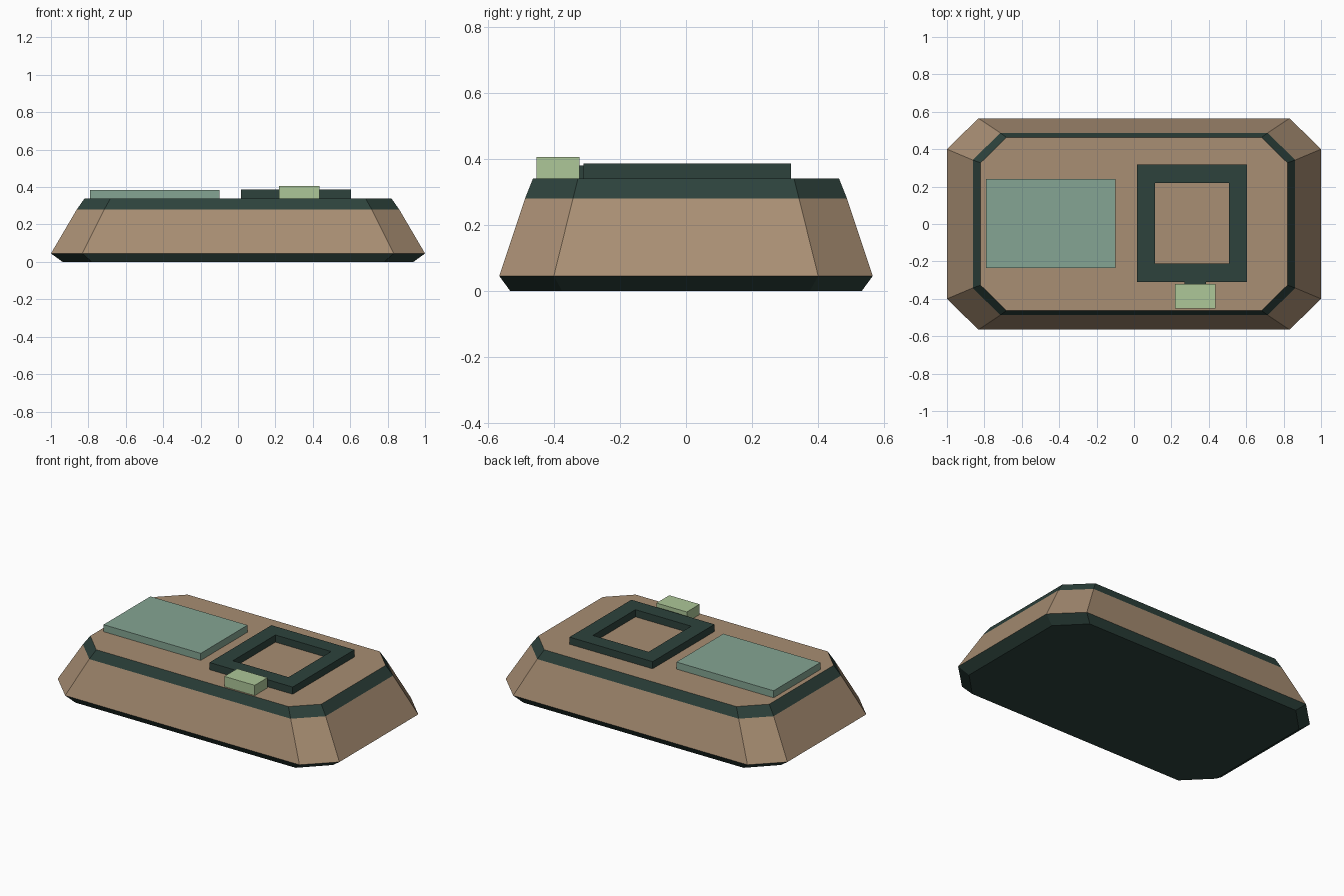
import bpy, bmesh

if "Cube" in bpy.data.objects:
    bpy.data.objects.remove(bpy.data.objects["Cube"])


def material(name, rgb):
    m = bpy.data.materials.new(name)
    lin = [((c / 255 + 0.055) / 1.055) ** 2.4 for c in rgb]
    m.diffuse_color = (*lin, 1)
    m.use_nodes = True
    m.node_tree.nodes["Principled BSDF"].inputs["Base Color"].default_value = m.diffuse_color
    return m


tan = material("tan", (168, 142, 115))
dark = material("dark_green", (45, 66, 60))
teal = material("pale_teal", (133, 165, 147))
lime = material("pale_lime", (173, 199, 152))


def finish(name, bm, *mats):
    bmesh.ops.recalc_face_normals(bm, faces=bm.faces[:])
    me = bpy.data.meshes.new(name)
    bm.to_mesh(me)
    bm.free()
    for m in mats:
        me.materials.append(m)
    ob = bpy.data.objects.new(name, me)
    bpy.context.collection.objects.link(ob)
    return ob


def box(name, x0, x1, y0, y1, z0, z1, mat):
    bm = bmesh.new()
    for v in bmesh.ops.create_cube(bm, size=1)["verts"]:
        v.co = ((x0 + x1) / 2 + v.co.x * (x1 - x0),
                (y0 + y1) / 2 + v.co.y * (y1 - y0),
                (z0 + z1) / 2 + v.co.z * (z1 - z0))
    return finish(name, bm, mat)


def octagon(hx, hy, cx, cy):
    # rectangle with cut corners; cx, cy are where the cuts begin
    return [(cx, -hy), (hx, -cy), (hx, cy), (cx, hy),
            (-cx, hy), (-hx, cy), (-hx, -cy), (-cx, -hy)]


# Body: stacked cut-corner outlines, dark rim bands chosen by height
levels = [(0.0, 0.938, 0.532, 0.782, 0.375),
          (0.045, 1.0, 0.565, 0.832, 0.40),
          (0.28, 0.862, 0.487, 0.715, 0.342),
          (0.34, 0.82, 0.463, 0.682, 0.327)]
bm = bmesh.new()
rings = [[bm.verts.new((x, y, z)) for x, y in octagon(*o)] for z, *o in levels]
for a, b in zip(rings, rings[1:]):
    for i in range(8):
        j = (i + 1) % 8
        bm.faces.new((a[i], a[j], b[j], b[i]))
bm.faces.new(rings[0][::-1])
bm.faces.new(rings[-1])
for f in bm.faces:
    z = f.calc_center_median().z
    f.material_index = 1 if z < 0.04 or 0.29 < z < 0.335 else 0
finish("body", bm, tan, dark)

# Raised panel on the left
TOP = 0.34
box("screen_panel", -0.79, -0.10, -0.235, 0.24, TOP, 0.385, teal)

# Square frame on the right: outer and inner loops extruded up
bm = bmesh.new()


def rect(x0, x1, y0, y1, z):
    return [bm.verts.new((x, y, z)) for x, y in ((x0, y0), (x1, y0), (x1, y1), (x0, y1))]


loops = [rect(0.015, 0.605, -0.31, 0.317, TOP), rect(0.015, 0.605, -0.31, 0.317, 0.386),
         rect(0.112, 0.507, -0.212, 0.22, 0.386), rect(0.112, 0.507, -0.212, 0.22, TOP)]
for a, b in zip(loops, loops[1:] + loops[:1]):
    for i in range(4):
        j = (i + 1) % 4
        bm.faces.new((a[i], a[j], b[j], b[i]))
finish("square_frame", bm, dark)

# Tab in front of the frame, with its short connector
box("tab", 0.22, 0.435, -0.452, -0.322, TOP, 0.406, lime)
box("tab_connector", 0.27, 0.385, -0.325, -0.305, TOP, 0.38, dark)
